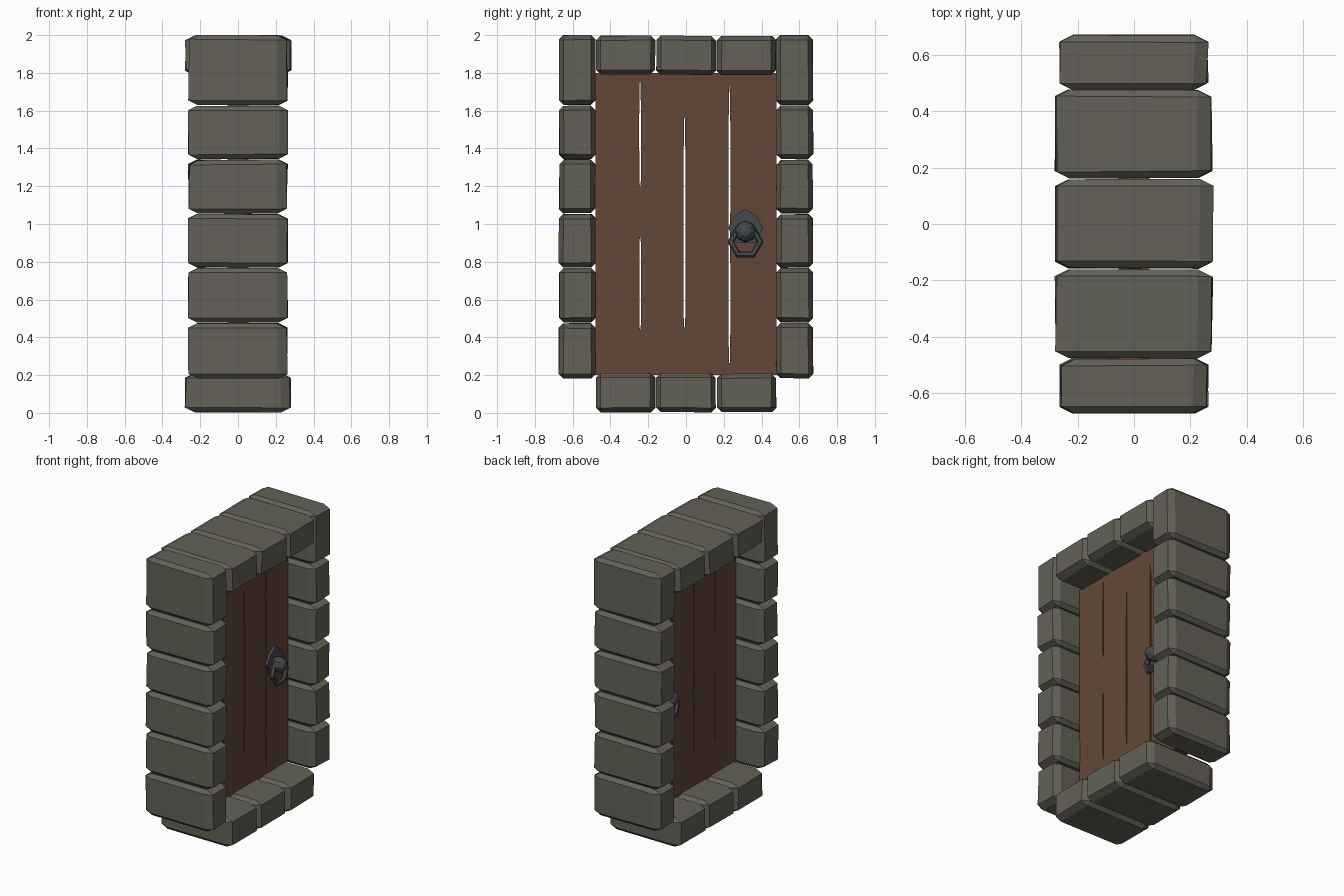
import bpy, bmesh, random
from math import pi
from mathutils import Matrix, Vector

if "Cube" in bpy.data.objects:
    bpy.data.objects.remove(bpy.data.objects["Cube"])

random.seed(4)

def material(name, rgb):
    m = bpy.data.materials.new(name)
    m.diffuse_color = (*rgb, 1)
    m.use_nodes = True
    m.node_tree.nodes["Principled BSDF"].inputs["Base Color"].default_value = m.diffuse_color
    return m

STONE = material("stone", (0.125, 0.12, 0.095))
WOOD = material("wood", (0.125, 0.064, 0.039))
IRON = material("iron", (0.058, 0.063, 0.069))

def finish(bm, name, mat):
    bmesh.ops.recalc_face_normals(bm, faces=bm.faces)
    me = bpy.data.meshes.new(name)
    bm.to_mesh(me)
    bm.free()
    me.materials.append(mat)
    ob = bpy.data.objects.new(name, me)
    bpy.context.collection.objects.link(ob)
    return ob

def stone(name, half_x, y0, y1, z0, z1):
    """Slightly uneven chamfered block; chamfer is stretched along x."""
    bm = bmesh.new()
    bmesh.ops.create_cube(bm, size=1)
    for v in bm.verts:
        v.co = (v.co.x * half_x, v.co.y * (y1 - y0), v.co.z * (z1 - z0))
        v.co -= Vector([s * random.uniform(0, 0.006) for s in
                        [1 if c > 0 else -1 for c in v.co]])
    bmesh.ops.bevel(bm, geom=bm.edges[:], offset=0.024, segments=1,
                    affect='EDGES', profile=0.5)
    for v in bm.verts:
        v.co = (v.co.x * 2, v.co.y + (y0 + y1) / 2, v.co.z + (z0 + z1) / 2)
    finish(bm, name, STONE)

def prism(bm, pts, x0, x1):
    """Extrude a (y, z) outline from x0 to x1."""
    f = bm.faces.new([bm.verts.new((x0, y, z)) for y, z in pts])
    new = bmesh.ops.extrude_face_region(bm, geom=[f])["geom"]
    for g in new:
        if isinstance(g, bmesh.types.BMVert):
            g.co.x = x1

# Side columns
levels = [0.18, 0.477, 0.768, 1.055, 1.342, 1.628, 2.003]
for i, (a, b) in enumerate(zip(levels, levels[1:])):
    stone(f"left_jamb_stone_{i}", 0.267, -0.675, -0.475, a, b)
    stone(f"right_jamb_stone_{i}", 0.267, 0.475, 0.675, a, b)

# Lintel and sill
for i in range(3):
    y = -0.48 + 0.32 * i
    stone(f"lintel_stone_{i}", 0.284, y, y + 0.32, 1.787, 2.0)
    stone(f"sill_stone_{i}", 0.284, y, y + 0.32, 0.0, 0.212)

# Door planks, with narrow tapered gaps along the seams
BOT, TOP = 0.2, 1.8
seams = [
    (-0.48, []),
    (-0.243, [(0.43, 0), (0.47, .004), (0.9, .004), (0.94, 0),
              (1.19, 0), (1.23, .004), (1.55, .005), (1.75, .002), (1.752, 0)]),
    (-0.008, [(0.43, 0), (0.5, .004), (0.85, .006), (1.1, .005),
              (1.35, .005), (1.64, 0)]),
    (0.23, [(0.26, 0), (0.27, .003), (0.5, .005), (0.9, .004), (1.5, .005), (1.79, 0)]),
    (0.48, []),
]
for i, ((ya, ga), (yb, gb)) in enumerate(zip(seams, seams[1:])):
    right = [(yb, BOT)] + [(yb - w, z) for z, w in gb] + [(yb, TOP)]
    left = [(ya, BOT)] + [(ya + w, z) for z, w in ga] + [(ya, TOP)]
    bm = bmesh.new()
    prism(bm, right + left[::-1], -0.055, 0.055)
    finish(bm, f"door_plank_{i}", WOOD)

# Handle on each face: pointed plate, faceted knob, hexagonal pull ring
def ring(bm, centre, major, minor, tilt, n=6):
    rot = Matrix.Rotation(tilt, 3, 'Y')
    loops = []
    for i in range(n):
        out = Matrix.Rotation(i * 2 * pi / n, 3, 'X') @ Vector((0, 1, 0))
        loops.append([bm.verts.new(Vector(centre) + rot @ (
            out * major + Matrix.Rotation(j * pi / 3, 3, out.cross((1, 0, 0)))
            @ out * minor)) for j in range(6)])
    for i in range(n):
        a, b = loops[i], loops[(i + 1) % n]
        for j in range(6):
            k = (j + 1) % 6
            bm.faces.new((a[j], a[k], b[k], b[j]))

plate = [(0, .09), (.06, .05), (.092, -.01), (.05, -.09)]
plate += [(-y, z) for y, z in plate[:0:-1]]
for side, s in (("front", 1), ("rear", -1)):
    bm = bmesh.new()
    prism(bm, [(0.315 + y, 0.99 + z) for y, z in plate], s * 0.05, s * 0.075)
    finish(bm, f"{side}_handle_plate", IRON)
    bm = bmesh.new()
    bmesh.ops.create_uvsphere(
        bm, u_segments=8, v_segments=6, radius=0.056,
        matrix=Matrix.Translation((s * 0.1, 0.315, 0.96)) @ Matrix.Rotation(pi / 2, 4, 'Y'))
    finish(bm, f"{side}_handle_knob", IRON)
    bm = bmesh.new()
    ring(bm, (s * 0.1, 0.315, 0.905), 0.078, 0.018, -s * 0.15)
    finish(bm, f"{side}_handle_ring", IRON)
